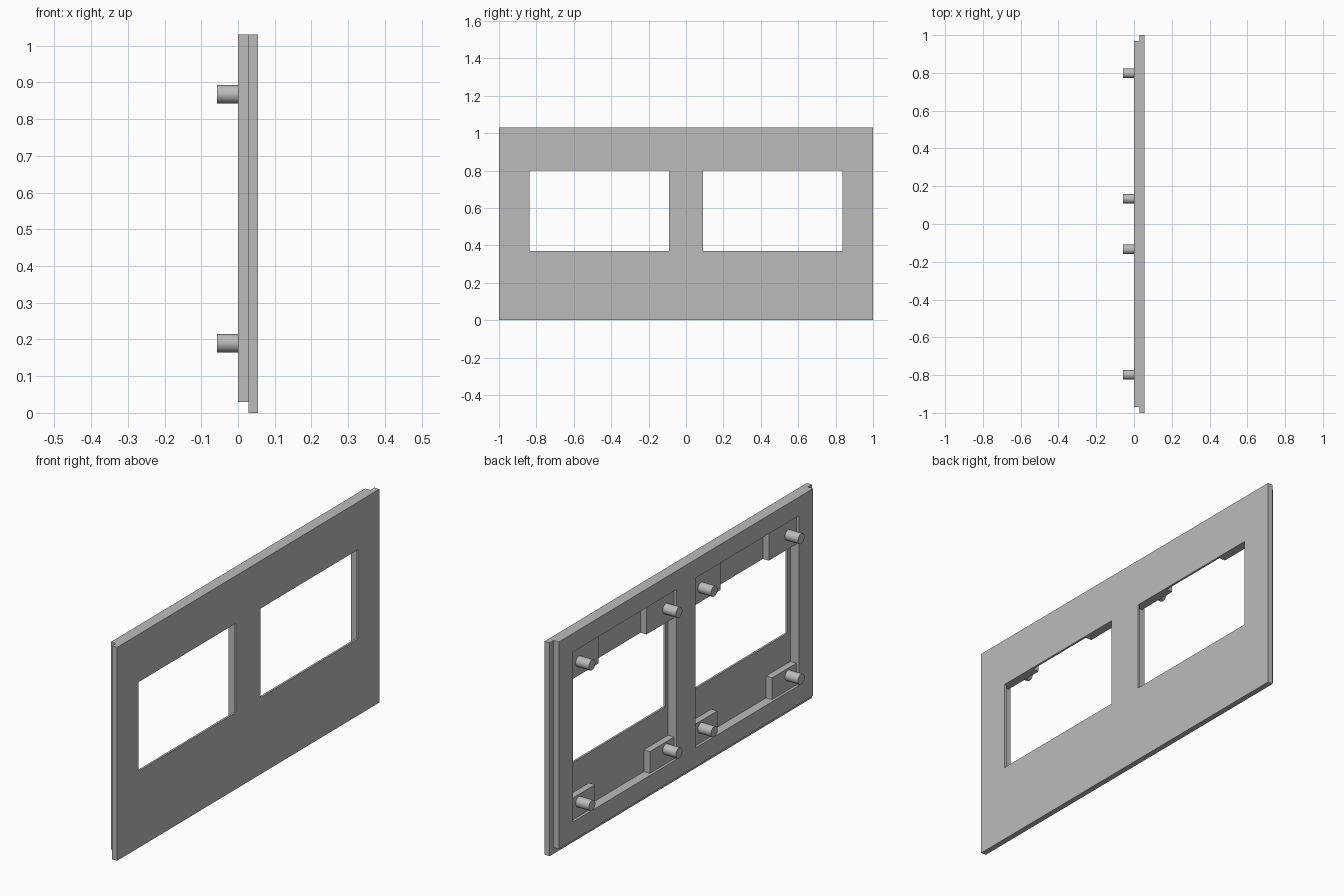
import bpy
import bmesh
from mathutils import Matrix, Vector

cube = bpy.data.objects.get("Cube")
if cube:
    bpy.data.objects.remove(cube, do_unlink=True)

grey = bpy.data.materials.new("plain grey")
grey.use_nodes = True
colour = (0.5, 0.5, 0.5, 1)
grey.diffuse_color = colour
grey.node_tree.nodes["Principled BSDF"].inputs["Base Color"].default_value = colour


def add_object(name, bm):
    mesh = bpy.data.meshes.new(name)
    bm.to_mesh(mesh)
    bm.free()
    mesh.materials.append(grey)
    obj = bpy.data.objects.new(name, mesh)
    bpy.context.collection.objects.link(obj)
    return obj


def box(name, xs, ys, zs):
    low, high = (Vector(corner) for corner in zip(xs, ys, zs))
    bm = bmesh.new()
    bmesh.ops.create_cube(bm, size=1)
    bmesh.ops.scale(bm, vec=high - low, verts=bm.verts)
    bmesh.ops.translate(bm, vec=(low + high) / 2, verts=bm.verts)
    return add_object(name, bm)


def select_only(obj):
    bpy.ops.object.select_all(action='DESELECT')
    obj.select_set(True)
    bpy.context.view_layer.objects.active = obj


def combine(target, other, operation):
    other.hide_render = True
    mod = target.modifiers.new(operation.lower(), 'BOOLEAN')
    mod.operation = operation
    mod.solver = 'EXACT'
    mod.object = other
    select_only(target)
    bpy.ops.object.modifier_apply(modifier=mod.name)
    bpy.data.objects.remove(other, do_unlink=True)


def peg(name, y, z):
    bm = bmesh.new()
    bmesh.ops.create_cone(bm, cap_ends=True, segments=32, radius1=PEG_RADIUS,
                          radius2=PEG_RADIUS, depth=BLOCK_X - PEG_X)
    bmesh.ops.transform(bm, matrix=Matrix.Translation(((BLOCK_X + PEG_X) / 2, y, z))
                        @ Matrix.Rotation(1.5707963, 4, 'Y'), verts=bm.verts)
    obj = add_object(name, bm)
    select_only(obj)
    bpy.ops.object.shade_smooth_by_angle()


# Shared dimensions
FRONT_X, STEP_X, FLOOR_X, BLOCK_X, PEG_X = 0.055, 0.028, 0.045, 0.013, -0.057
TOP = 1.03
POCKET_Y, POCKET_Z = (0.072, 0.86), (0.12, 0.94)
WINDOW_Y, WINDOW_Z = (0.092, 0.837), (0.37, 0.80)
PEG_RADIUS = 0.025


def mirrored(span, side):
    return sorted(side * v for v in span)


# Face plate with a stepped back layer, flush along the top
panel = box("panel", (STEP_X, FRONT_X), (-1, 1), (0, TOP))
combine(panel, box("back_layer", (0, STEP_X + 0.01), (-0.97, 0.97), (0.03, TOP)), 'UNION')

# Rear pockets and through windows
for side in (-1, 1):
    combine(panel, box("pocket_cutter", (-0.1, FLOOR_X), mirrored(POCKET_Y, side),
                       POCKET_Z), 'DIFFERENCE')
    combine(panel, box("window_cutter", (-0.1, 0.1), mirrored(WINDOW_Y, side),
                       WINDOW_Z), 'DIFFERENCE')

# Corner blocks in each pocket, each carrying a mounting peg
for side, side_name in ((-1, "right"), (1, "left")):
    y_low, y_high = mirrored(POCKET_Y, side)
    for level, width, zs, peg_z in (("lower", 0.185, (0.12, 0.225), 0.19),
                                    ("upper", 0.21, (0.80, 0.94), 0.868)):
        for end, ys, peg_y in (("first", (y_low, y_low + width), y_low + 0.062),
                               ("second", (y_high - width, y_high), y_high - 0.062)):
            label = f"{side_name}_{level}_{end}"
            box("block_" + label, (BLOCK_X, FLOOR_X), ys, zs)
            peg("peg_" + label, peg_y, peg_z)
